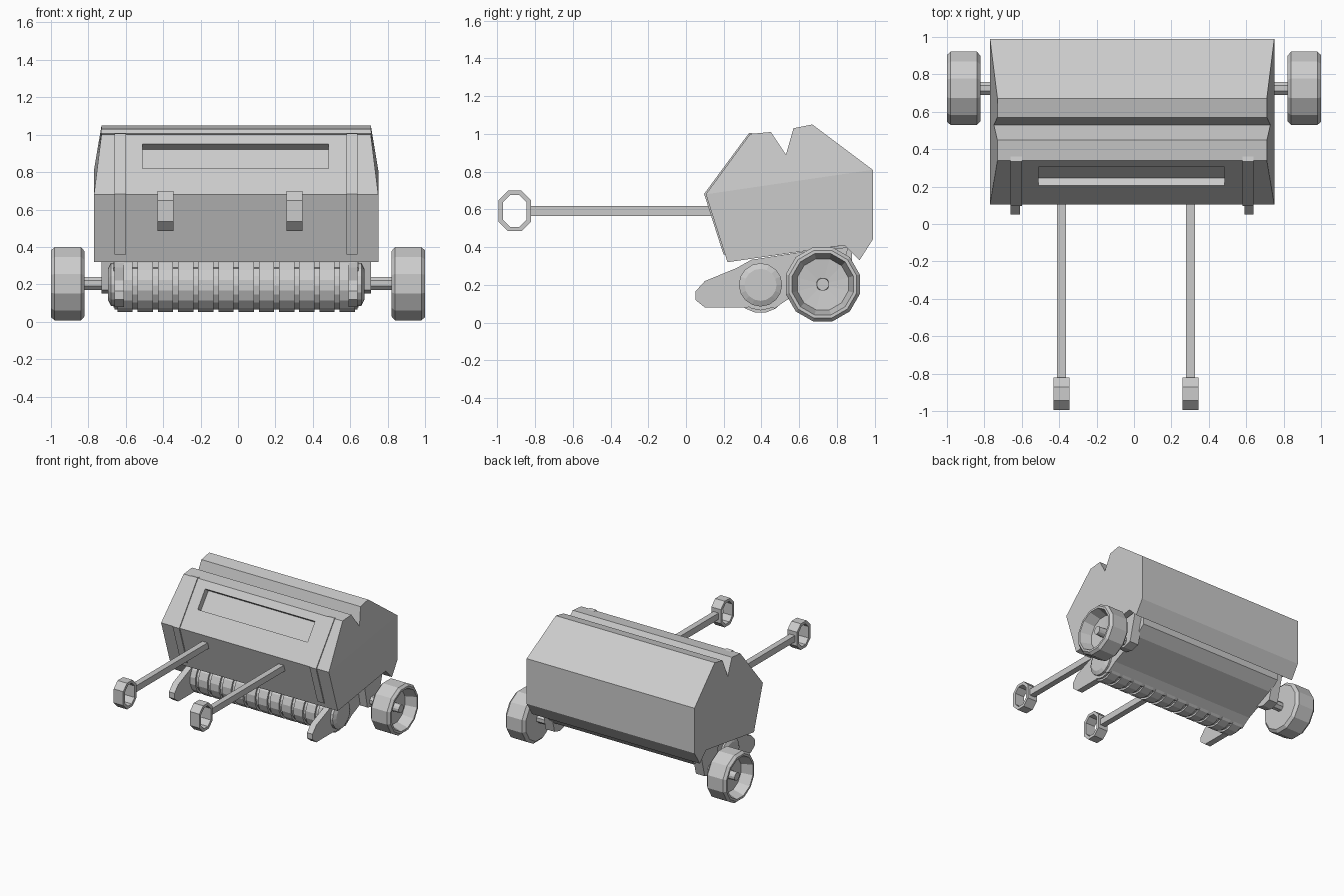
import bpy, bmesh, math
from mathutils import Matrix

if "Cube" in bpy.data.objects:
    bpy.data.objects.remove(bpy.data.objects["Cube"])

CX = -0.01  # the machine body sits slightly off the wheel centre


def finish(name, bm):
    bmesh.ops.recalc_face_normals(bm, faces=bm.faces[:])
    me = bpy.data.meshes.new(name)
    bm.to_mesh(me)
    bm.free()
    ob = bpy.data.objects.new(name, me)
    bpy.context.collection.objects.link(ob)
    return ob


def prism(name, profile, x0, x1):
    """Extrude a (y, z) outline along x."""
    bm = bmesh.new()
    a = [bm.verts.new((x0, y, z)) for y, z in profile]
    b = [bm.verts.new((x1, y, z)) for y, z in profile]
    bm.faces.new(a)
    bm.faces.new(b[::-1])
    for i in range(len(a)):
        j = (i + 1) % len(a)
        bm.faces.new((a[i], b[i], b[j], a[j]))
    return finish(name, bm)


def lathe(name, pts, cy, cz, n, phase=0.0):
    """Revolve (x, radius) points about an axis parallel to x."""
    bm = bmesh.new()
    rings = []
    for x, r in pts:
        ring = []
        for k in range(n):
            t = phase + 2 * math.pi * k / n
            ring.append(bm.verts.new((x, cy + r * math.cos(t), cz + r * math.sin(t))))
        rings.append(ring)
    for p, q in zip(rings, rings[1:]):
        for k in range(n):
            m = (k + 1) % n
            bm.faces.new((p[k], p[m], q[m], q[k]))
    bm.faces.new(rings[0])
    bm.faces.new(rings[-1])
    return finish(name, bm)


def drum(name, x0, x1, r, cy, cz, n, phase=0.0):
    return lathe(name, [(x0, r), (x1, r)], cy, cz, n, phase)


# Main hood: lower straight sides, upper sides leaning in, V groove on top
lower = [(0.22, 0.32), (0.84, 0.41), (0.92, 0.33), (0.99, 0.44)]
upper = [(0.67, 1.05), (0.57, 1.03), (0.53, 0.89), (0.45, 1.01), (0.34, 1.0)]
fold_a, fold_b = (0.105, 0.68), (0.99, 0.81)
outline = [fold_a] + lower + [fold_b] + upper
bm = bmesh.new()
sides = []
for s in (-1, 1):
    vs = []
    for y, z in outline:
        h = max(0.0, z - (0.68 + (y - 0.105) * 0.13 / 0.885))
        vs.append(bm.verts.new((CX + s * (0.76 - 0.14 * h), y, z)))
    bm.faces.new(vs[:6])
    bm.faces.new([vs[0]] + vs[5:])
    sides.append(vs)
a, b = sides
for i in range(len(a)):
    j = (i + 1) % len(a)
    bm.faces.new((a[i], b[i], b[j], a[j]))
hood = finish("hood", bm)

# Recessed window in the sloping front
cutter = prism("window_cutter", [(0.165, 0.85), (0.245, 0.79), (0.345, 0.92), (0.265, 0.98)],
               -0.51, 0.485)
mod = hood.modifiers.new("window", 'BOOLEAN')
mod.operation = 'DIFFERENCE'
mod.object = cutter
mod.solver = 'EXACT'
bpy.context.view_layer.objects.active = hood
hood.select_set(True)
bpy.ops.object.modifier_apply(modifier=mod.name)
bpy.data.objects.remove(cutter)

# Pickup housing behind the roller
prism("pickup_housing", [(0.30, 0.29), (0.36, 0.335), (0.84, 0.41), (0.88, 0.37), (0.88, 0.31),
                         (0.80, 0.24), (0.55, 0.13), (0.47, 0.075), (0.38, 0.10)],
      CX - 0.655, CX + 0.655)

# Pickup roller with raised bands
drum("roller_core", CX - 0.65, CX + 0.65, 0.13, 0.395, 0.195, 16)
for i in range(12):
    x = CX - 0.594 + 0.108 * i
    drum("roller_band", x - 0.041, x + 0.041, 0.145, 0.395, 0.195, 16, math.pi / 16)

# Parts repeated on both sides of the body
skid = [(0.05, 0.165), (0.10, 0.22), (0.27, 0.29), (0.35, 0.335), (0.46, 0.33),
        (0.46, 0.09), (0.31, 0.08), (0.10, 0.08), (0.05, 0.12)]
trim = [(0.335, 1.006), (0.096, 0.682), (0.199, 0.36), (0.24, 0.36), (0.14, 0.68), (0.37, 1.0)]
strut = [(0.62, 0.37), (0.86, 0.40), (0.80, 0.17), (0.73, 0.15), (0.66, 0.17)]
for s in (-1, 1):
    prism("skid_arm", skid, CX + s * 0.60, CX + s * 0.65)
    prism("front_trim_strip", trim, CX + s * 0.59, CX + s * 0.65)
    prism("axle_strut", strut, CX + s * 0.64, CX + s * 0.72)
    lathe("roller_bearing", [(CX + s * 0.64, 0.115), (CX + s * 0.67, 0.115),
                             (CX + s * 0.685, 0.085)], 0.395, 0.2, 16)
    drum("axle", s * 0.66, s * 0.85, 0.038, 0.725, 0.205, 8, math.pi / 8)
    # Wheel: chamfered tyre, dished outer face, central hub
    rim = [(0.82, 0.18), (0.84, 0.203), (0.98, 0.203), (1.0, 0.185), (1.0, 0.168),
           (0.91, 0.14), (0.90, 0.035), (0.97, 0.033)]
    lathe("wheel", [(s * x, r) for x, r in rim], 0.725, 0.203, 12, math.radians(15))


# Handle bars with elongated octagonal loops
def octagon(hy, hz, c):
    q = [(hy, hz - c), (hy - c, hz), (c - hy, hz), (-hy, hz - c)]
    return q + [(-y, -z) for y, z in q]


for x in (-0.387, 0.303):
    prism("draw_bar", [(-0.835, 0.565), (-0.835, 0.617), (0.16, 0.617), (0.16, 0.565)],
          x - 0.024, x + 0.024)
    bm = bmesh.new()
    loops = []
    for sx, (hy, hz, c) in ((-1, (0.086, 0.107, 0.05)), (1, (0.086, 0.107, 0.05)),
                            (1, (0.062, 0.085, 0.038)), (-1, (0.062, 0.085, 0.038))):
        loops.append([bm.verts.new((x + sx * 0.043, -0.908 + y, 0.592 + z))
                      for y, z in octagon(hy, hz, c)])
    for i in range(4):
        p, q = loops[i], loops[(i + 1) % 4]
        for k in range(8):
            m = (k + 1) % 8
            bm.faces.new((p[k], p[m], q[m], q[k]))
    finish("hitch_loop", bm)
